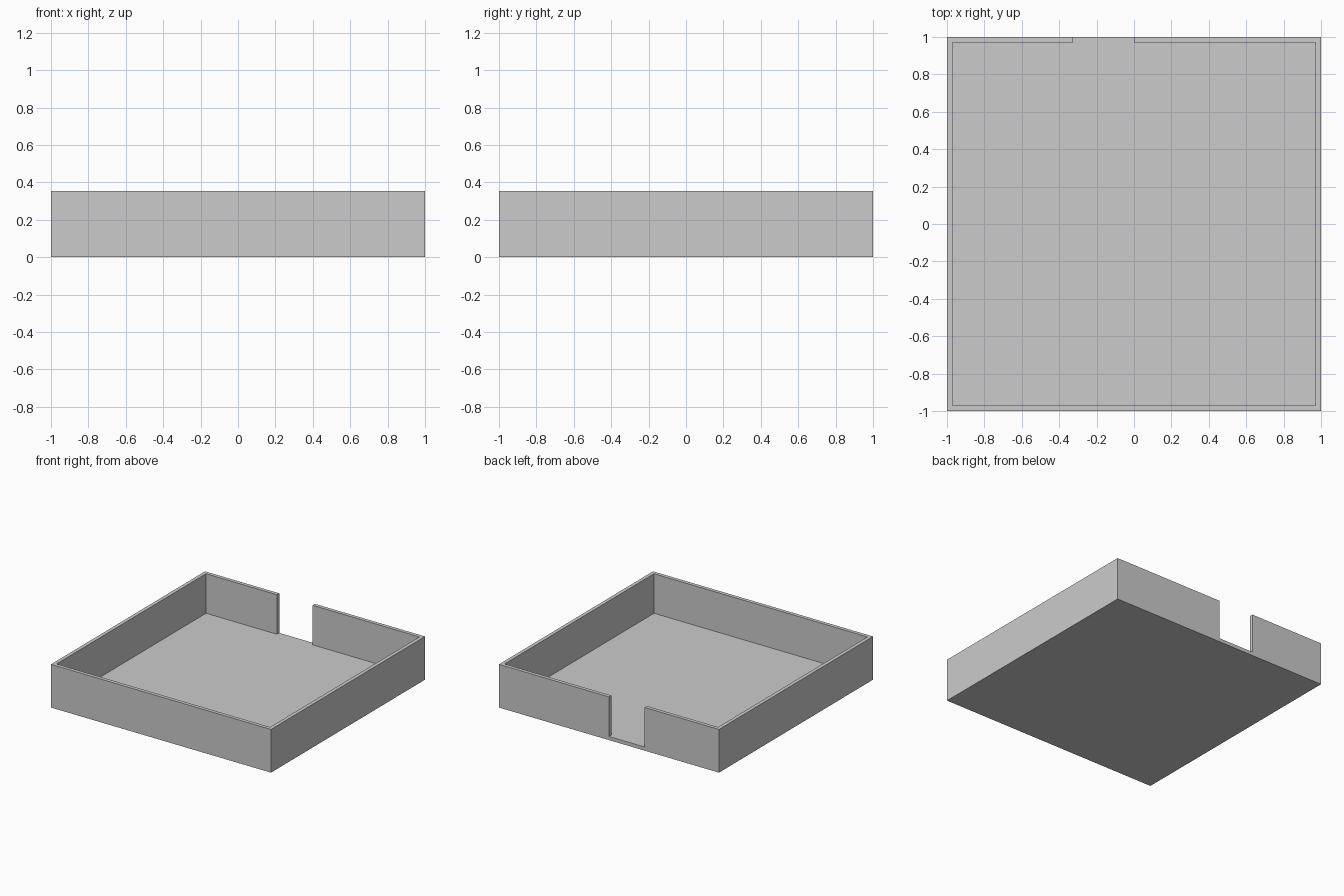
import bpy

if "Cube" in bpy.data.objects:
    bpy.data.objects.remove(bpy.data.objects["Cube"])

HEIGHT = 0.355
WALL = 0.03
FLOOR = 0.03
GAP = (-0.325, 0.0)   # x range of the doorway in the back wall


def box(name, lo, hi):
    """Axis-aligned box between two corners."""
    centre = [(a + b) / 2 for a, b in zip(lo, hi)]
    bpy.ops.mesh.primitive_cube_add(size=1, location=centre)
    obj = bpy.context.object
    obj.name = name
    obj.scale = [b - a for a, b in zip(lo, hi)]
    bpy.ops.object.transform_apply(location=True, rotation=True, scale=True)
    return obj


def cut(target, cutter):
    """Subtract the cutter from the target, then remove the cutter."""
    mod = target.modifiers.new("cut", "BOOLEAN")
    mod.operation = "DIFFERENCE"
    mod.solver = "EXACT"
    mod.object = cutter
    bpy.context.view_layer.objects.active = target
    bpy.ops.object.modifier_apply(modifier=mod.name)
    bpy.data.objects.remove(cutter, do_unlink=True)


# Solid block for floor and walls
tray = box("walled_floor", (-1, -1, 0), (1, 1, HEIGHT))

# Hollow interior
inner = 1 - WALL
cut(tray, box("interior", (-inner, -inner, FLOOR), (inner, inner, HEIGHT + 0.2)))

# Doorway in the back wall, down to floor level
cut(tray, box("doorway", (GAP[0], 0.8, FLOOR), (GAP[1], 1.2, HEIGHT + 0.2)))
